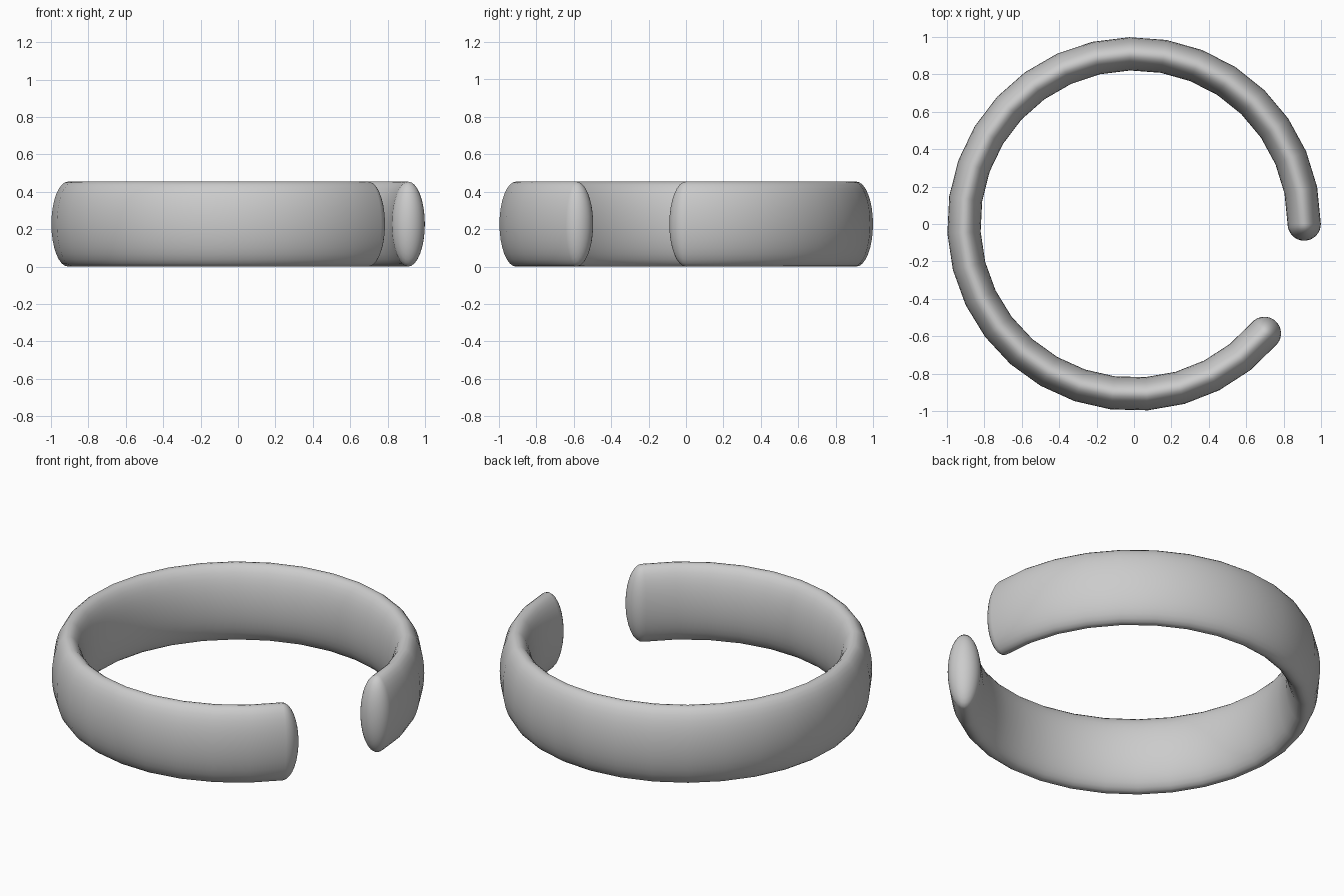
import bpy, bmesh
from math import sin, cos, pi, radians

if "Cube" in bpy.data.objects:
    bpy.data.objects.remove(bpy.data.objects["Cube"])

RADIUS, HALF_T, HALF_H = 0.91, 0.089, 0.227   # centre line, half thickness, half height
SWEEP, STEPS, SIDES, CAP = radians(320), 28, 32, 8

# Stations along the band: (angle, push past the end, section scale)
stations = [(0, -HALF_T * cos(a), sin(a)) for a in (i * pi / 2 / CAP for i in range(1, CAP))]
stations += [(SWEEP * i / STEPS, 0, 1) for i in range(STEPS + 1)]
stations += [(SWEEP, HALF_T * sin(a), cos(a)) for a in (i * pi / 2 / CAP for i in range(1, CAP))]


def place(bm, angle, push, r, z):
    return bm.verts.new((r * cos(angle) - push * sin(angle),
                         r * sin(angle) + push * cos(angle), HALF_H + z))


# Open band with an elliptical section and rounded ends
bm = bmesh.new()
rings = []
for angle, push, s in stations:
    rings.append([place(bm, angle, push, RADIUS + HALF_T * s * cos(t), HALF_H * s * sin(t))
                  for t in (2 * pi * k / SIDES for k in range(SIDES))])
for a, b in zip(rings, rings[1:]):
    for k in range(SIDES):
        n = (k + 1) % SIDES
        bm.faces.new((a[k], a[n], b[n], b[k]))

# Tips of the rounded ends
for ring, angle, push in ((rings[0], 0, -HALF_T), (rings[-1], SWEEP, HALF_T)):
    tip = place(bm, angle, push, RADIUS, 0)
    for k in range(SIDES):
        bm.faces.new((ring[k], ring[(k + 1) % SIDES], tip))
bmesh.ops.recalc_face_normals(bm, faces=bm.faces)

mesh = bpy.data.meshes.new("open_band")
bm.to_mesh(mesh)
bm.free()
mesh.shade_smooth()
grey = bpy.data.materials.new("plain grey")
grey.diffuse_color = (0.6, 0.6, 0.6, 1)
grey.use_nodes = True
grey.node_tree.nodes["Principled BSDF"].inputs["Base Color"].default_value = grey.diffuse_color
mesh.materials.append(grey)
band = bpy.data.objects.new("open_band", mesh)
bpy.context.collection.objects.link(band)
